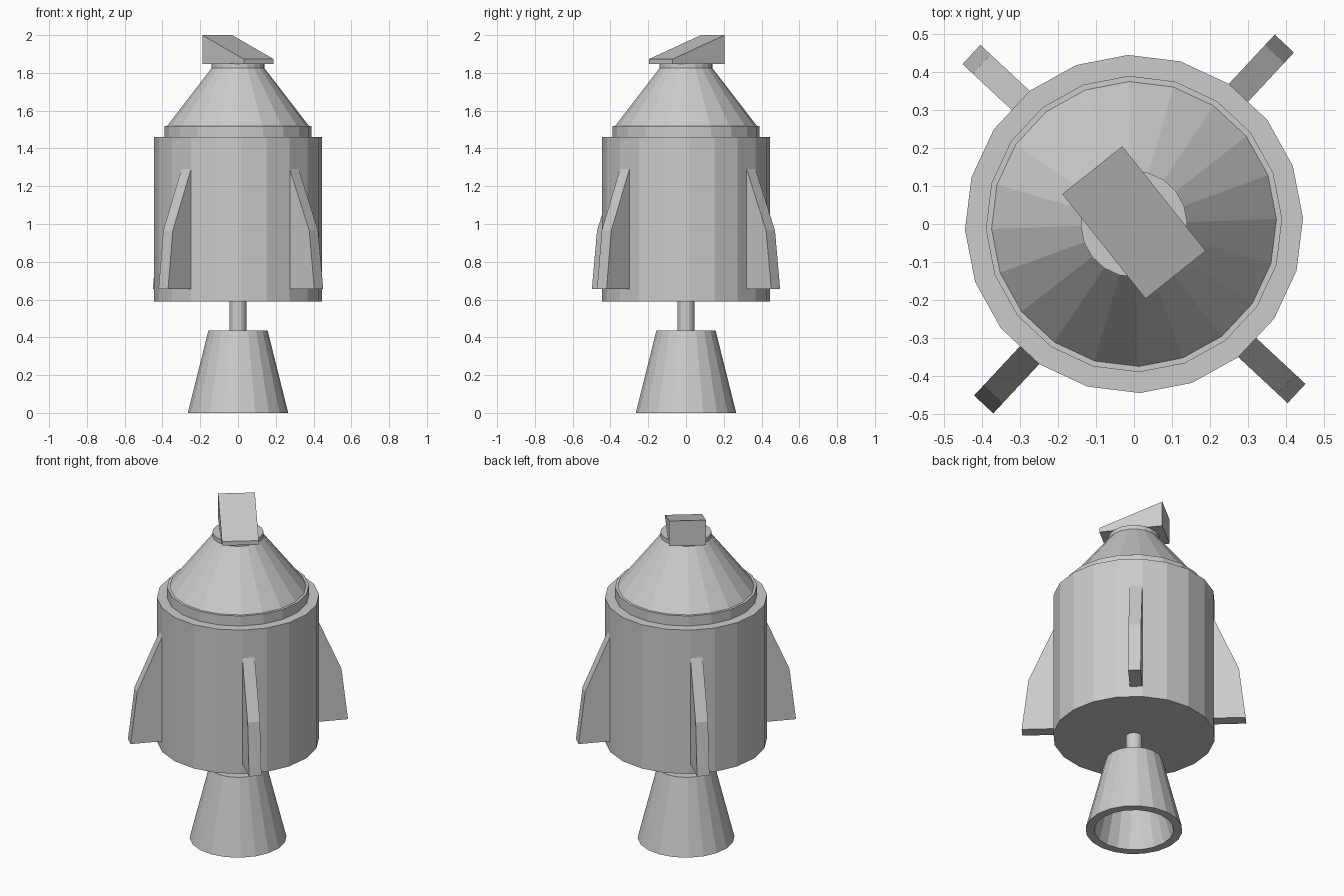
import bpy, bmesh
from math import cos, sin, radians, tau

if "Cube" in bpy.data.objects:
    bpy.data.objects.remove(bpy.data.objects["Cube"])

SIDES = 20
TURN = radians(2)


def finish(name, bm):
    bmesh.ops.recalc_face_normals(bm, faces=bm.faces)
    mesh = bpy.data.meshes.new(name)
    bm.to_mesh(mesh)
    bm.free()
    obj = bpy.data.objects.new(name, mesh)
    bpy.context.collection.objects.link(obj)
    return obj


def lathe(name, profile, sides=SIDES):
    """Revolve (radius, z) points about z and cap both ends."""
    bm = bmesh.new()
    rings = []
    for r, z in profile:
        rings.append([bm.verts.new((r * cos(TURN + tau * i / sides),
                                    r * sin(TURN + tau * i / sides), z))
                      for i in range(sides)])
    for a, b in zip(rings, rings[1:]):
        for i in range(sides):
            j = (i + 1) % sides
            bm.faces.new((a[i], a[j], b[j], b[i]))
    bm.faces.new(rings[0])
    bm.faces.new(rings[-1])
    return finish(name, bm)


def slab(name, profile, y0, y1, angle):
    """Extrude an (x, z) outline from y0 to y1, then turn it about z."""
    bm = bmesh.new()
    a = [bm.verts.new((x, y0, z)) for x, z in profile]
    b = [bm.verts.new((x, y1, z)) for x, z in profile]
    bm.faces.new(a)
    bm.faces.new(b)
    for i in range(len(a)):
        j = (i + 1) % len(a)
        bm.faces.new((a[i], a[j], b[j], b[i]))
    obj = finish(name, bm)
    obj.rotation_euler.z = radians(angle)
    return obj


# Main hull with stepped collar, nose cone and small top ring
lathe("hull", [(0.445, 0.59), (0.445, 1.46), (0.39, 1.46), (0.39, 1.52),
               (0.375, 1.52), (0.14, 1.825), (0.14, 1.85)])

# Engine: stem and hollow bell
lathe("engine_stem", [(0.045, 0.42), (0.045, 0.60)])
lathe("engine_bell", [(0.157, 0.435), (0.266, 0.0), (0.218, 0.0), (0.12, 0.40)])

# Four fins, each on one half of a hull facet, alternately mirrored
fin = [(0.42, 0.655), (0.617, 0.655), (0.58, 0.965), (0.4395, 1.29), (0.42, 1.29)]
for k in range(4):
    side = 1 if k % 2 == 0 else -1
    slab(f"fin_{k + 1}", fin, 0.0, side * 0.069, 47 + 90 * k)

# Wedge-shaped cap, low end toward front right
wedge = [(-0.176, 1.848), (0.176, 1.848), (0.176, 1.873), (-0.176, 2.0)]
cap = slab("wedge_cap", wedge, -0.101, 0.101, -51.5)
cap.location.y = 0.004
